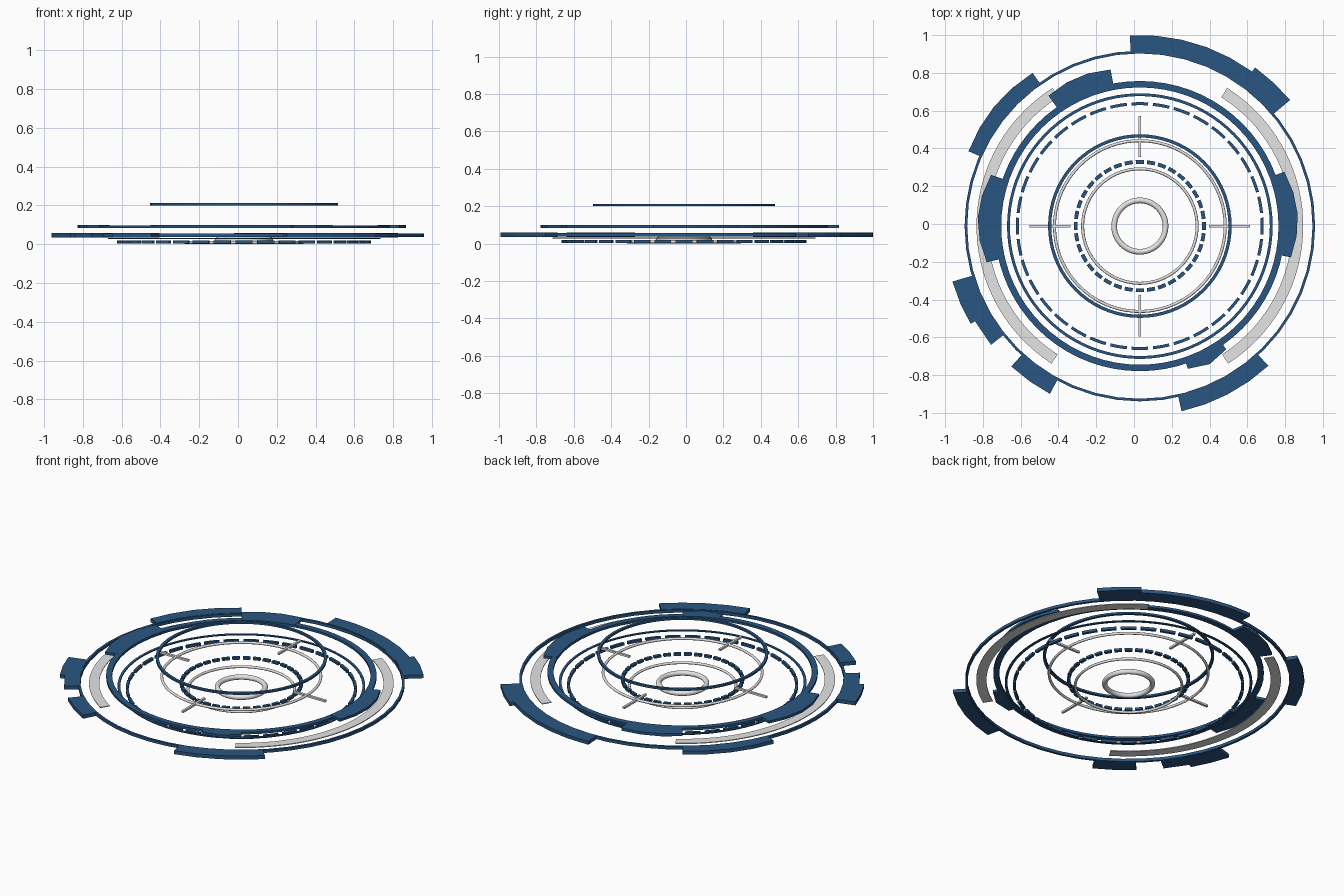
import bpy, bmesh, math
from mathutils import Matrix

if "Cube" in bpy.data.objects:
    bpy.data.objects.remove(bpy.data.objects["Cube"])

CX, CY = 0.031, -0.011


def material(name, rgb):
    m = bpy.data.materials.new(name)
    m.diffuse_color = (*rgb, 1)
    m.use_nodes = True
    m.node_tree.nodes["Principled BSDF"].inputs["Base Color"].default_value = m.diffuse_color
    return m


BLUE = material("deep_blue", (0.023, 0.092, 0.220))
GREY = material("light_grey", (0.78, 0.78, 0.78))


def finish(bm, name, mat, smooth=False):
    bmesh.ops.recalc_face_normals(bm, faces=bm.faces)
    me = bpy.data.meshes.new(name)
    bm.to_mesh(me)
    bm.free()
    me.materials.append(mat)
    ob = bpy.data.objects.new(name, me)
    ob.location = (CX, CY, 0)
    bpy.context.collection.objects.link(ob)
    for p in me.polygons:
        p.use_smooth = smooth
    return ob


def sweep(bm, section, a0, a1, step):
    """Turn an (r, z) cross-section, given as a function of 0..1, from a0 to a1 degrees."""
    full = abs(a1 - a0) >= 359.9
    n = max(1, round(abs(a1 - a0) / step))
    loops = []
    for i in range(n if full else n + 1):
        a = math.radians(a0 + (a1 - a0) * i / n)
        loops.append([bm.verts.new((r * math.cos(a), r * math.sin(a), z))
                      for r, z in section(i / n)])
    k = len(loops[0])
    for i in range(n):
        p, q = loops[i], loops[(i + 1) % len(loops)]
        for j in range(k):
            bm.faces.new((p[j], p[(j + 1) % k], q[(j + 1) % k], q[j]))
    if not full:
        bm.faces.new(loops[0])
        bm.faces.new(loops[-1][::-1])


def flat_parts(name, mat, r0, z0, z1, arcs, step):
    """Flat plates; arcs holds (outer radius, start, end[, mid bulge]) for each one."""
    bm = bmesh.new()
    for r1, a0, a1, *bulge in arcs:
        b = bulge[0] if bulge else 0

        def section(t):
            r = r1 + b * math.sin(math.pi * t)
            return [(r0, z0), (r, z0), (r, z1), (r0, z1)]
        sweep(bm, section, a0, a1, step)
    return finish(bm, name, mat)


def tube_ring(name, mat, radius, thick, z, seg=72, sides=12):
    bm = bmesh.new()
    sec = [(radius + thick * math.cos(2 * math.pi * i / sides),
            z + thick * math.sin(2 * math.pi * i / sides)) for i in range(sides)]
    sweep(bm, lambda t: sec, 0, 360, 360 / seg)
    return finish(bm, name, mat, True)


def dashed_ring(name, r0, r1, z0, z1, count, fill):
    pitch = 360 / count
    half = pitch * fill / 2
    arcs = [(r1, 90 + i * pitch - half, 90 + i * pitch + half) for i in range(count)]
    return flat_parts(name, BLUE, r0, z0, z1, arcs, 2.5)


# Outer ring and its raised teeth
flat_parts("outer_ring", BLUE, 0.914, 0.038, 0.056, [(0.928, 0, 360)], 7.5)
flat_parts("outer_teeth", BLUE, 0.920, 0.036, 0.058, [
    (1.011, 54, 93), (1.038, 40, 54), (0.990, 125, 156.4, 0.008),
    (1.035, 196.5, 210), (1.008, 210, 218.6),
    (1.008, 227.5, 241.8), (1.005, -77.3, -47.4)], 7.5)

# Upper gear ring and its teeth
flat_parts("gear_ring", BLUE, 0.734, 0.084, 0.098, [(0.768, 0, 360)], 5)
flat_parts("gear_teeth", BLUE, 0.735, 0.083, 0.099, [
    (0.843, 100.6, 125, 0.012), (0.833, 161, 193.3, 0.026),
    (0.817, -11.7, 20.6, 0.021), (0.797, -71.4, -55, 0.022)], 7.5)

# Side arcs
flat_parts("side_arcs", GREY, 0.807, 0.044, 0.049,
           [(0.865, -57.3, 57.7), (0.865, 122.3, 237.3)], 4)

# Thin flat ring and dashed rings
flat_parts("thin_ring", BLUE, 0.688, 0.026, 0.032, [(0.703, 0, 360)], 4)
dashed_ring("outer_dashes", 0.640, 0.656, 0.003, 0.019, 36, 0.78)
dashed_ring("inner_dashes", 0.330, 0.350, 0.040, 0.054, 36, 0.72)

# Floating top ring
flat_parts("top_ring", BLUE, 0.469, 0.200, 0.212, [(0.486, 0, 360)], 5)

# Grey round rings
tube_ring("spoke_ring", GREY, 0.452, 0.008, 0.091)
tube_ring("inner_ring", GREY, 0.303, 0.008, 0.009)
tube_ring("hub_ring", GREY, 0.136, 0.015, 0.022, seg=64, sides=16)

# Four spokes crossing the grey ring
bm = bmesh.new()
for i in range(4):
    mat = (Matrix.Rotation(math.radians(90 * i), 4, 'Z')
           @ Matrix.Translation((0.475, 0, 0.091))
           @ Matrix.Diagonal((0.218, 0.014, 0.012, 1)))
    bmesh.ops.create_cube(bm, size=1, matrix=mat)
finish(bm, "spokes", GREY)
